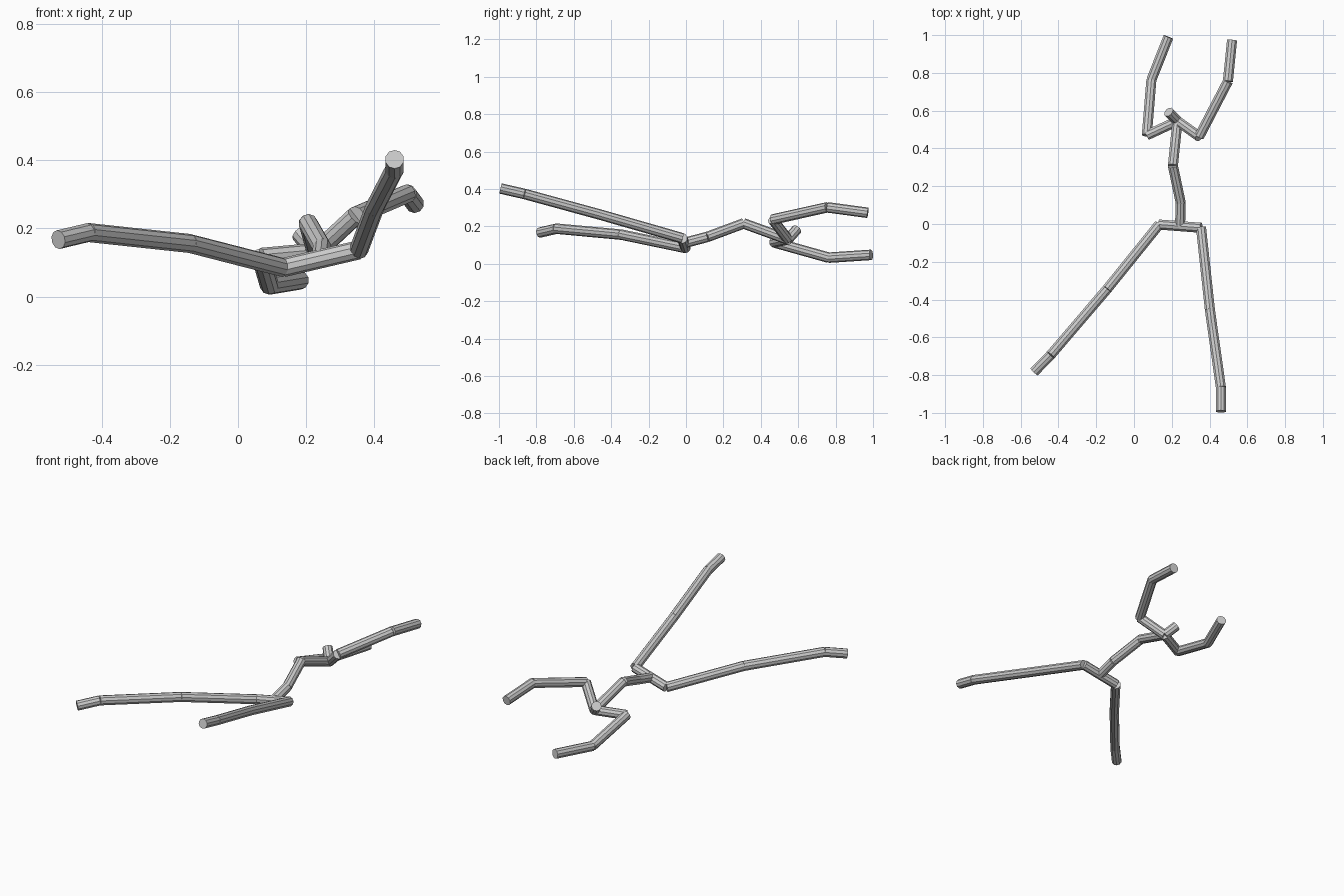
import bpy
from mathutils import Vector

if "Cube" in bpy.data.objects:
    bpy.data.objects.remove(bpy.data.objects["Cube"])

R = 0.028
SIDES = 10


def rod(name, a, b):
    """Capped straight rod between two joints."""
    a, b = Vector(a), Vector(b)
    d = b - a
    bpy.ops.mesh.primitive_cylinder_add(vertices=SIDES, radius=R, depth=d.length,
                                        location=(a + b) / 2)
    o = bpy.context.object
    o.name = name
    o.rotation_euler = d.to_track_quat('Z', 'Y').to_euler()


def chain(names, points):
    for n, a, b in zip(names, points, points[1:]):
        rod(n, a, b)


hip_l, hip_r = (0.133, -0.003, 0.085), (0.355, -0.02, 0.137)
pelvis = (0.244, -0.011, 0.111)
neck = (0.23, 0.545, 0.13)

# Pelvis, spine and head
rod("pelvis", hip_l, hip_r)
chain(["lower_spine", "middle_spine", "upper_spine", "head"],
      [pelvis, (0.247, 0.114, 0.144), (0.206, 0.308, 0.216), neck,
       (0.183, 0.593, 0.185)])

# Legs
leg = ["thigh", "shin", "foot"]
chain([n + "_left" for n in leg],
      [hip_l, (-0.143, -0.345, 0.156), (-0.44, -0.692, 0.188), (-0.528, -0.782, 0.167)])
chain([n + "_right" for n in leg],
      [hip_r, (0.402, -0.455, 0.262), (0.46, -0.865, 0.374), (0.46, -0.992, 0.403)])

# Arms
arm = ["shoulder", "upper_arm", "forearm"]
chain([n + "_left" for n in arm],
      [neck, (0.068, 0.47, 0.115), (0.092, 0.763, 0.033), (0.182, 0.99, 0.048)])
chain([n + "_right" for n in arm],
      [neck, (0.345, 0.463, 0.237), (0.497, 0.755, 0.302), (0.519, 0.972, 0.273)])
